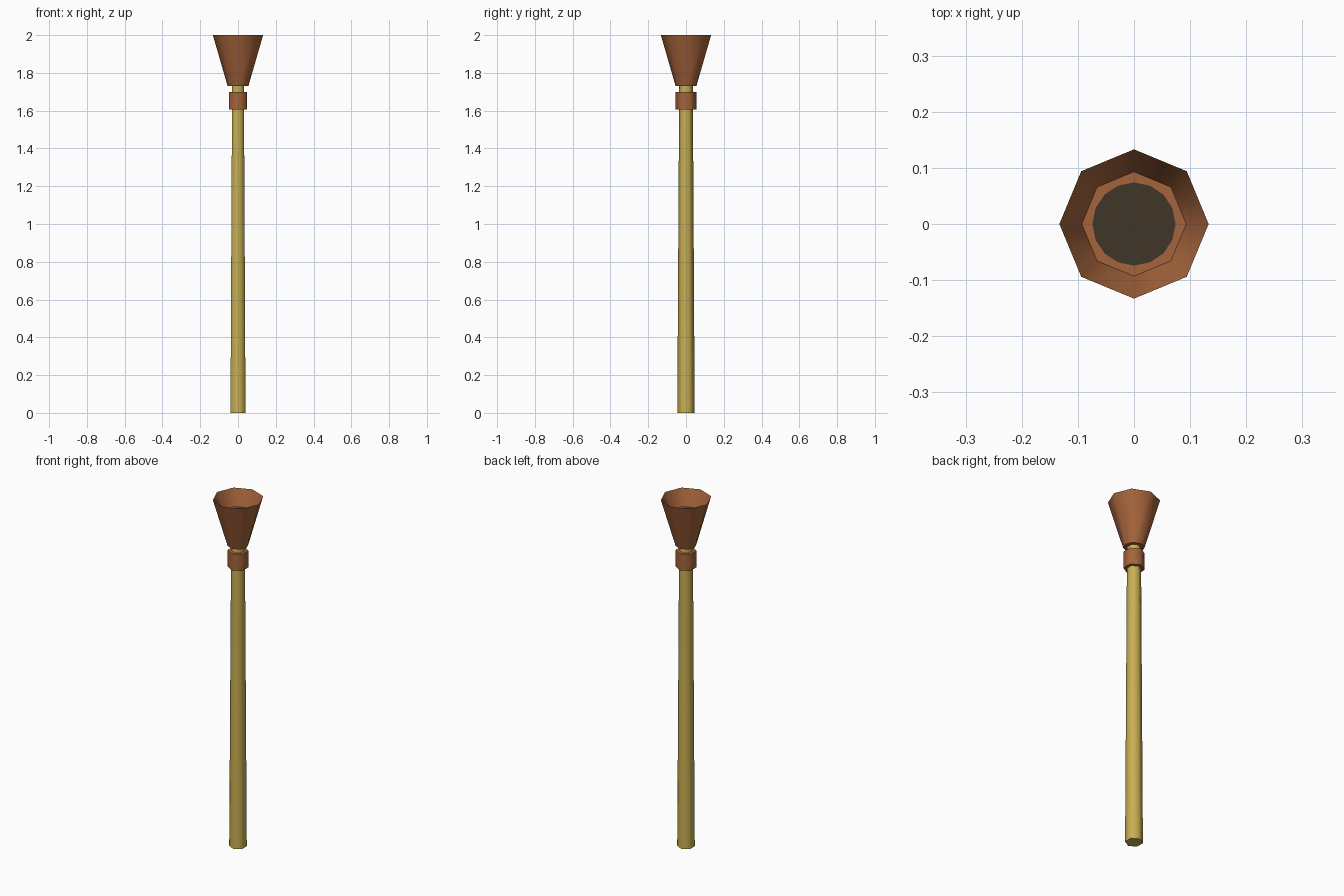
import bpy
import math

cube = bpy.data.objects.get("Cube")
if cube:
    bpy.data.objects.remove(cube, do_unlink=True)


def material(name, rgb):
    mat = bpy.data.materials.new(name)
    mat.use_nodes = True
    color = (*rgb, 1.0)
    mat.diffuse_color = color
    mat.node_tree.nodes["Principled BSDF"].inputs["Base Color"].default_value = color
    return mat


def lathe(name, profile, sides, mat, turn=0.0, smooth=True, cap_start=True, cap_end=True):
    """Revolve (radius, height) points into a faceted solid."""
    verts = [(r * math.cos(turn + math.tau * i / sides),
              r * math.sin(turn + math.tau * i / sides), z)
             for r, z in profile for i in range(sides)]
    faces = []
    for k in range(len(profile) - 1):
        a, b = k * sides, (k + 1) * sides
        for i in range(sides):
            j = (i + 1) % sides
            faces.append((a + i, a + j, b + j, b + i))
    if cap_start:
        faces.append(tuple(reversed(range(sides))))
    if cap_end:
        faces.append(tuple(range(len(verts) - sides, len(verts))))
    mesh = bpy.data.meshes.new(name)
    mesh.from_pydata(verts, [], faces)
    mesh.materials.append(mat)
    obj = bpy.data.objects.new(name, mesh)
    bpy.context.collection.objects.link(obj)
    if smooth:
        bpy.ops.object.select_all(action="DESELECT")
        obj.select_set(True)
        bpy.context.view_layer.objects.active = obj
        bpy.ops.object.shade_smooth_by_angle(angle=math.radians(62))
    return obj


wood = material("yellow wood", (0.58, 0.43, 0.085))
leather = material("brown", (0.37, 0.125, 0.043))
char = material("charred brown", (0.05, 0.036, 0.022))

QUARTER = math.pi / 2

# Tapered hexagonal handle, corners to front and back
lathe("handle", [(0.046, 0), (0.036, 1.75)], 6, wood, QUARTER)

# Hexagonal collar under the cup
lathe("collar", [(0.055, 1.605), (0.055, 1.70)], 6, leather, QUARTER)

# Octagonal flared cup with a sunken inner ledge
lathe("cup", [(0.055, 1.73), (0.133, 2.0), (0.093, 1.91)], 8, leather)

# Dark fuel resting on the ledge
lathe("fuel", [(0.074, 1.909), (0.074, 1.912)], 16, char)
